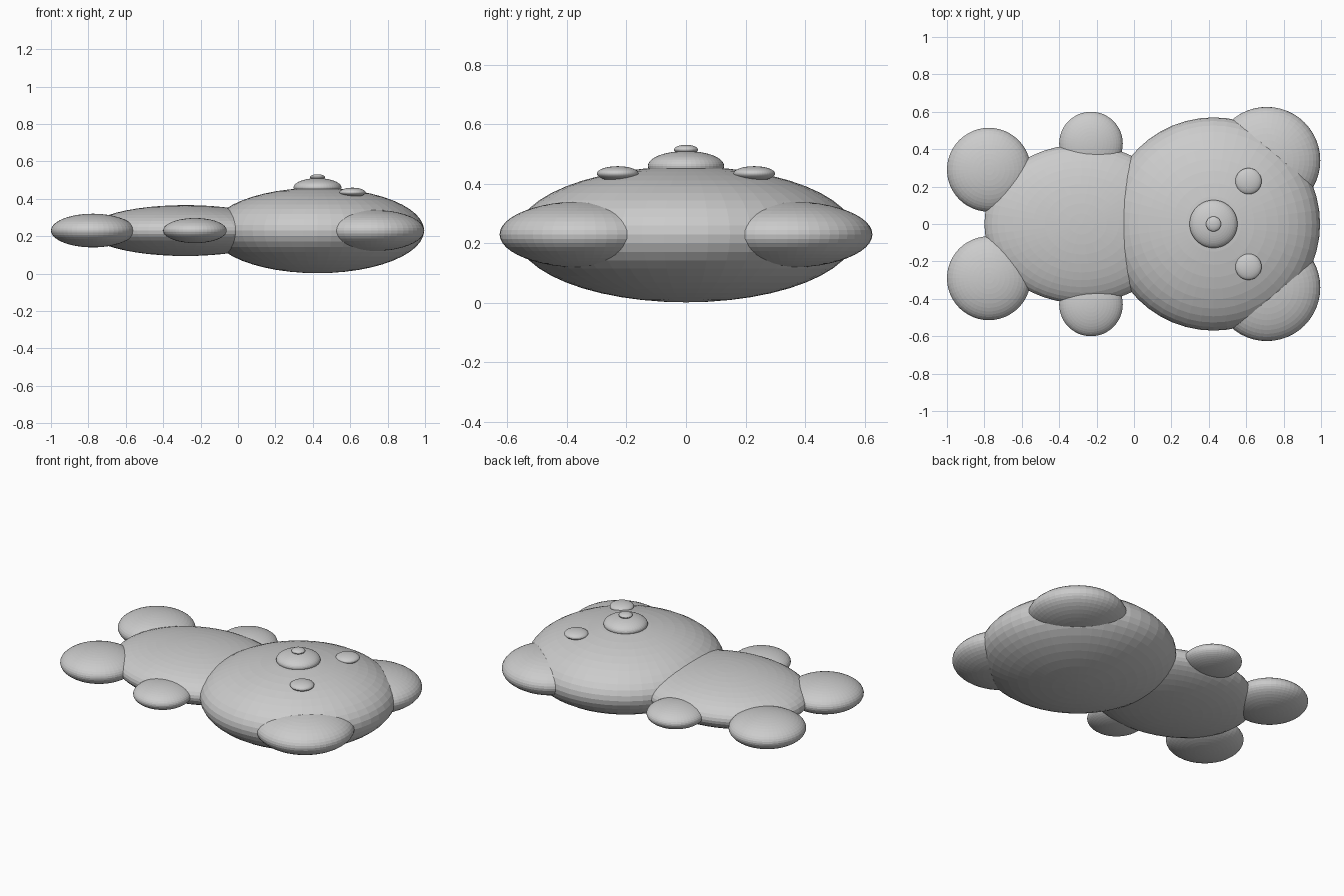
import bpy

if "Cube" in bpy.data.objects:
    bpy.data.objects.remove(bpy.data.objects["Cube"])

MID = 0.23  # height of the plane shared by body, head and limbs


def ellipsoid(name, centre, radii):
    bpy.ops.mesh.primitive_uv_sphere_add(segments=48, ring_count=24, radius=1, location=centre)
    ob = bpy.context.object
    ob.name = name
    ob.scale = radii
    bpy.ops.object.transform_apply(location=False, rotation=False, scale=True)
    return ob


def pair(name, centre, radii):
    x, y, z = centre
    for side, s in (("left", 1), ("right", -1)):
        ellipsoid(f"{name}_{side}", (x, s * y, z), radii)


# Body and head, lying flat along x
ellipsoid("body", (-0.28, 0, MID), (0.52, 0.425, 0.136))
ellipsoid("head", (0.425, 0, MID), (0.57, 0.57, 0.228))

# Limbs and ears
pair("leg", (-0.776, 0.29, MID), (0.224, 0.224, 0.09))
pair("arm", (-0.23, 0.43, MID), (0.17, 0.17, 0.067))
pair("ear", (0.71, 0.34, MID), (0.286, 0.286, 0.112))

# Face
ellipsoid("snout", (0.425, 0, 0.46), (0.128, 0.128, 0.05))
ellipsoid("nose", (0.425, 0, 0.515), (0.04, 0.04, 0.016))
pair("eye", (0.612, 0.229, 0.434), (0.07, 0.07, 0.025))
